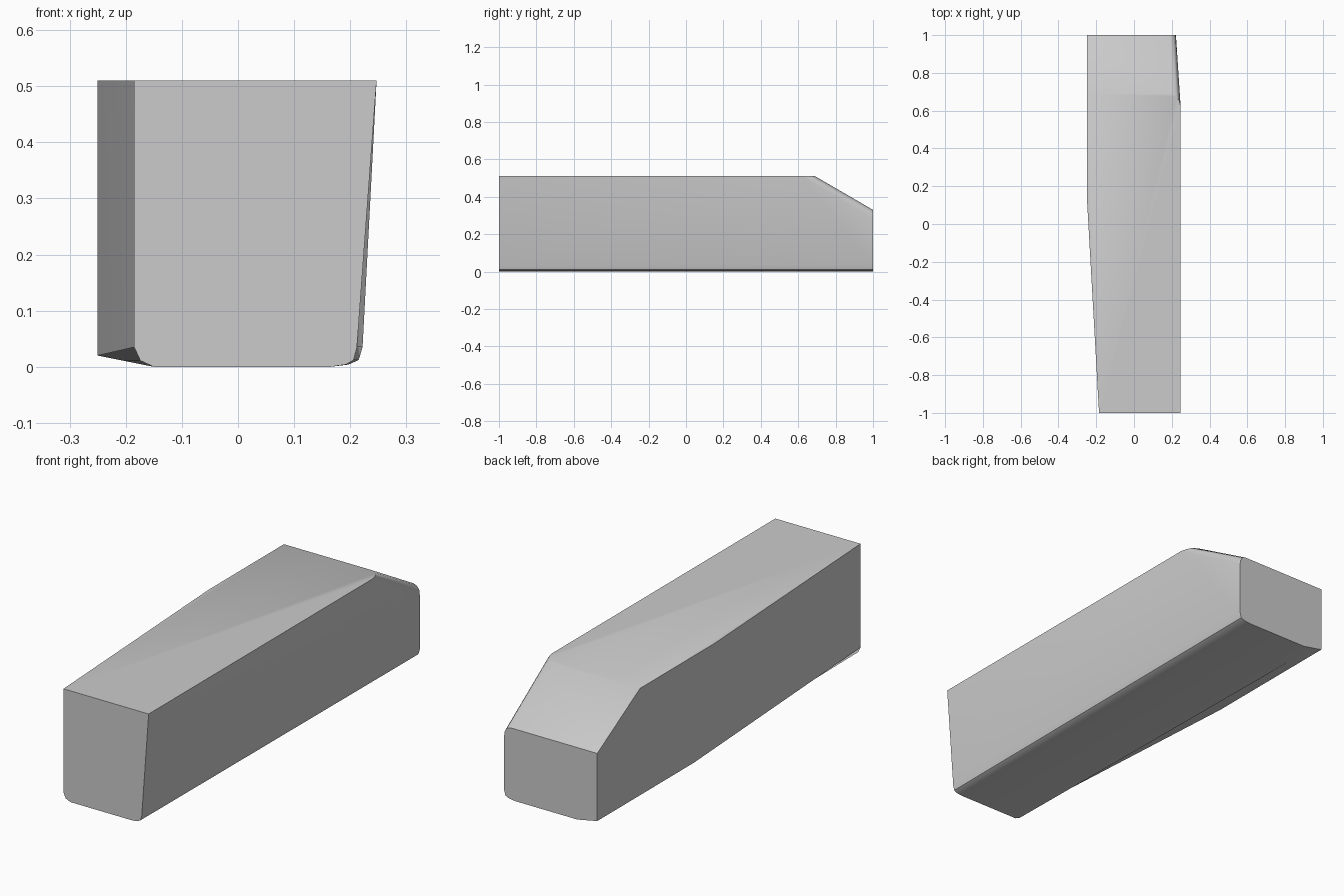
import bpy, bmesh, math

cube = bpy.data.objects.get("Cube")
if cube:
    bpy.data.objects.remove(cube, do_unlink=True)

# One plain grey for the whole body
grey = bpy.data.materials.new("plain grey")
grey.use_nodes = True
colour = (0.6, 0.6, 0.6, 1)
grey.diffuse_color = colour
grey.node_tree.nodes["Principled BSDF"].inputs["Base Color"].default_value = colour

TOP = 0.51
SIDE = -0.25
bm = bmesh.new()


def points(coords):
    return [bm.verts.new(c) for c in coords]


def at_y(y, profile):
    return points([(x, y, z) for x, z in profile])


def strip(a, b):
    for i in range(len(a) - 1):
        bm.faces.new((a[i], a[i + 1], b[i + 1], b[i]))


# Rounded lower profiles of the front and back ends, from +x to -x
front = at_y(-1, [(0.212, 0.035), (0.206, 0.012), (0.192, 0.004), (0.165, 0),
                  (-0.15, 0), (-0.174, 0.011), (-0.185, 0.035)])
back = at_y(1, [(0.222, 0.035), (0.215, 0.012), (0.197, 0.004), (0.165, 0),
                (-0.15, 0), (-0.2, 0.01), (SIDE, 0.02)])

# Upper corners of the front end, and the bend in the tapered side
front_top = at_y(-1, [(0.247, TOP), (-0.185, TOP)])
bend_top, bend_low = points([(SIDE, 0.15, TOP), (SIDE, 0.3, 0.02)])

# Rounded rear slope: upper rim and lower rim, from +x to -x
rim = points([(0.247, 0.62, TOP), (0.24, 0.65, TOP), (0.226, 0.675, TOP),
              (0.2, 0.69, TOP), (SIDE, 0.69, TOP)])
rear = at_y(1, [(0.222, 0.285), (0.219, 0.307), (0.208, 0.323),
                (0.19, 0.33), (SIDE, 0.33)])

strip(rim, rear)
strip(front[:-1], back[:-1])
bm.faces.new((front[-2], front[-1], bend_low, back[-1], back[-2]))

# Ends and top
bm.faces.new(front + front_top[::-1])
bm.faces.new(back + rear[::-1])
bm.faces.new([front_top[0]] + rim + [bend_top, front_top[1]])

# Leaning side at +x
bm.faces.new((front[0], front_top[0], rim[0]))
bm.faces.new((front[0], rim[0], back[0]))
bm.faces.new((rim[0], rear[0], back[0]))

# Tapered side at -x
bm.faces.new((front_top[1], bend_top, front[-1]))
bm.faces.new((bend_top, bend_low, front[-1]))
bm.faces.new((bend_top, rim[-1], rear[-1], back[-1], bend_low))

bmesh.ops.recalc_face_normals(bm, faces=bm.faces)
mesh = bpy.data.meshes.new("tapered_block")
bm.to_mesh(mesh)
bm.free()
mesh.materials.append(grey)
block = bpy.data.objects.new("tapered_block", mesh)
bpy.context.collection.objects.link(block)

# Soft shading with crisp edges
bpy.ops.object.select_all(action='DESELECT')
block.select_set(True)
bpy.context.view_layer.objects.active = block
bpy.ops.object.shade_smooth_by_angle(angle=math.radians(35))
